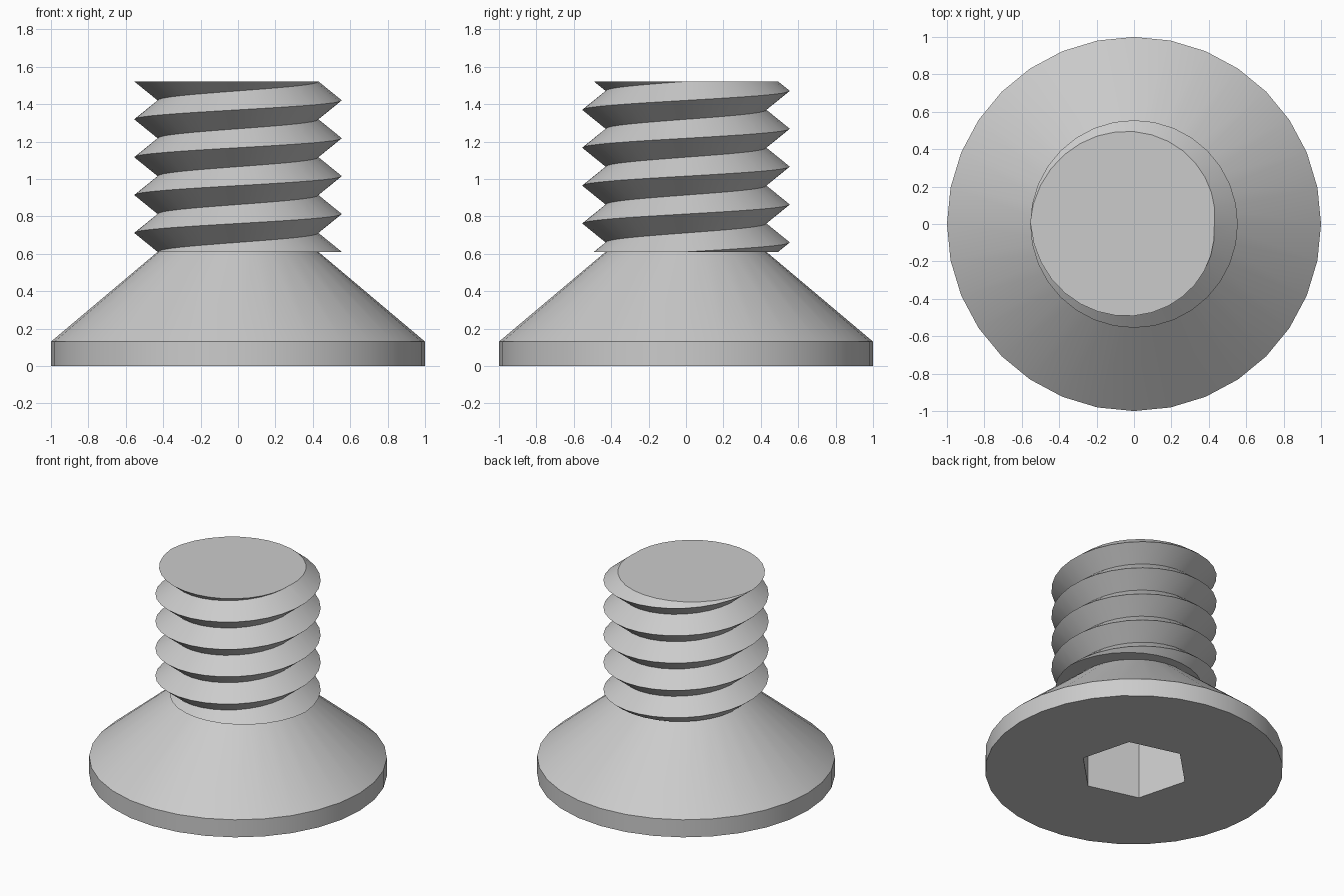
import bpy, bmesh, math

SIDES = 32
HEAD_R, RIM_Z, NECK_Z, TOP_Z = 1.0, 0.13, 0.61, 1.52
ROOT_R, CREST_R, PITCH = 0.43, 0.555, 0.2025
SOCKET_R, SOCKET_DEPTH, SOCKET_TURN = 0.376, 0.45, math.radians(45)

cube = bpy.data.objects.get("Cube")
if cube:
    bpy.data.objects.remove(cube, do_unlink=True)

steel = bpy.data.materials.new("steel_grey")
steel.use_nodes = True
grey = (0.6, 0.6, 0.6, 1)
steel.diffuse_color = grey
steel.node_tree.nodes["Principled BSDF"].inputs["Base Color"].default_value = grey


def polar(bm, r, angle, z):
    return bm.verts.new((r * math.cos(angle), r * math.sin(angle), z))


def ring(bm, r, z, n, turn=0):
    return [polar(bm, r, turn + math.tau * i / n, z) for i in range(n)]


def bridge(bm, a, b):
    n = len(a)
    for i in range(n):
        j = (i + 1) % n
        bm.faces.new((a[i], a[j], b[j], b[i]))


def loop_edges(bm, loop):
    return [bm.edges.get((v, loop[i - 1])) for i, v in enumerate(loop)]


def finish(bm, name):
    bmesh.ops.recalc_face_normals(bm, faces=bm.faces[:])
    mesh = bpy.data.meshes.new(name)
    bm.to_mesh(mesh)
    bm.free()
    mesh.materials.append(steel)
    obj = bpy.data.objects.new(name, mesh)
    bpy.context.collection.objects.link(obj)
    bpy.ops.object.select_all(action="DESELECT")
    obj.select_set(True)
    bpy.context.view_layer.objects.active = obj
    bpy.ops.object.shade_smooth_by_angle(angle=math.radians(30))


# Countersunk head with a hexagonal socket in its flat face
bm = bmesh.new()
base = ring(bm, HEAD_R, 0, SIDES)
rim = ring(bm, HEAD_R, RIM_Z, SIDES)
neck = ring(bm, ROOT_R, NECK_Z, SIDES)
bridge(bm, base, rim)
bridge(bm, rim, neck)
mouth = ring(bm, SOCKET_R, 0, 6, SOCKET_TURN)
floor = ring(bm, SOCKET_R, SOCKET_DEPTH, 6, SOCKET_TURN)
bridge(bm, mouth, floor)
bm.faces.new(floor)
bmesh.ops.triangle_fill(bm, use_beauty=True, normal=(0, 0, -1),
                        edges=loop_edges(bm, base) + loop_edges(bm, mouth))
finish(bm, "countersunk_head")

# Threaded shank: a V-profile helix, trimmed flat at both ends
bm = bmesh.new()
crest, root = [], []
for i in range(-2 * SIDES, 6 * SIDES + 1):
    angle = math.tau * i / SIDES
    z = NECK_Z + PITCH * i / SIDES
    crest.append(polar(bm, CREST_R, angle, z))
    root.append(polar(bm, ROOT_R, angle, z + PITCH / 2))
for i in range(len(crest) - 1 - SIDES):
    k = i + SIDES
    bm.faces.new((crest[i], crest[i + 1], root[i + 1], root[i]))
    bm.faces.new((root[i], root[i + 1], crest[k + 1], crest[k]))
for z, direction in ((NECK_Z, -1), (TOP_Z, 1)):
    cut = bmesh.ops.bisect_plane(bm, geom=bm.verts[:] + bm.edges[:] + bm.faces[:],
                                 dist=1e-5, plane_co=(0, 0, z),
                                 plane_no=(0, 0, direction), clear_outer=True)
    loose = [v for v in bm.verts if not v.link_faces]
    bmesh.ops.delete(bm, geom=loose, context="VERTS")
    ends = [v for v in bm.verts if abs(v.co.z - z) < 1e-4]
    ends.sort(key=lambda v: math.atan2(v.co.y, v.co.x))
    bm.faces.new(ends)
finish(bm, "threaded_shank")
